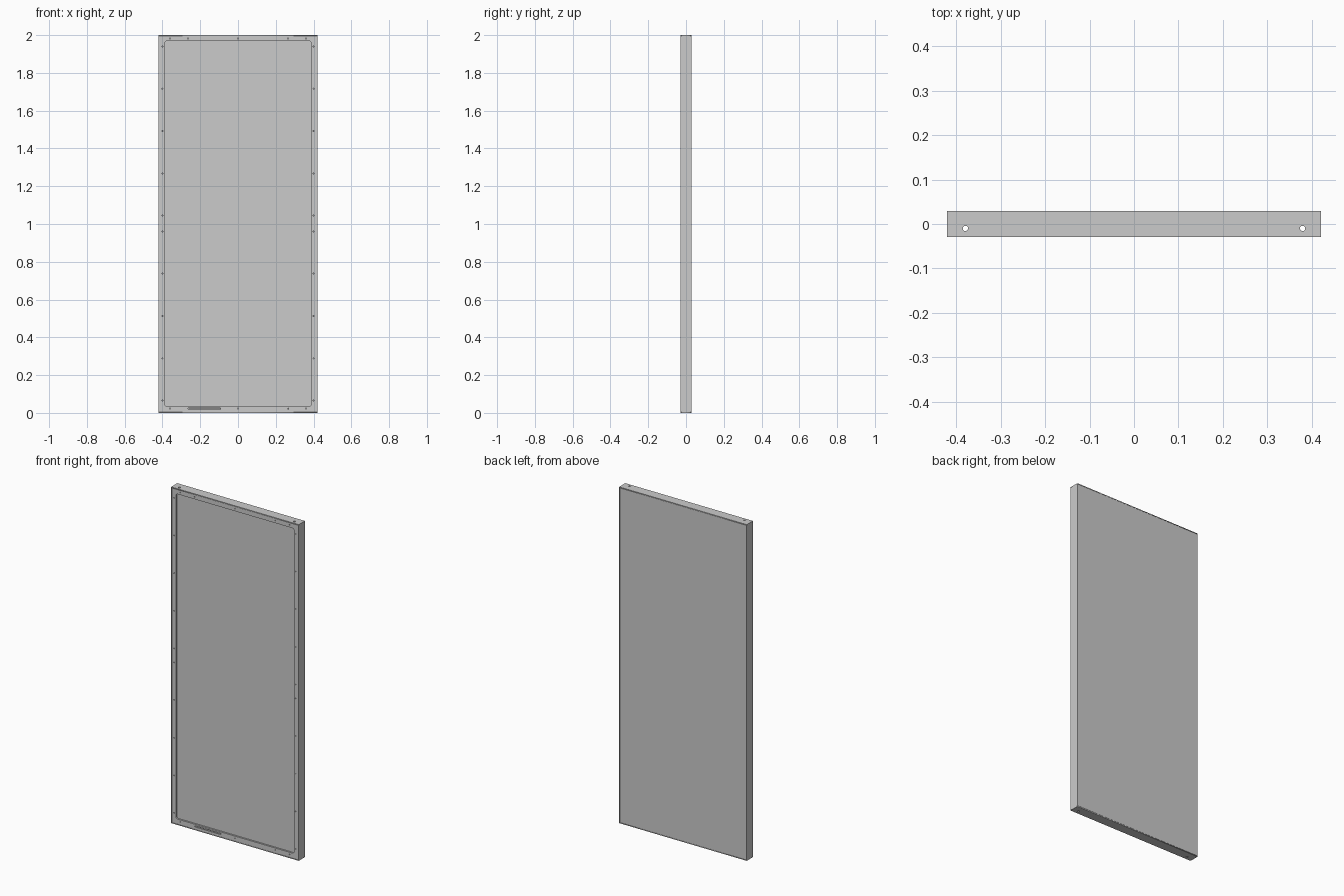
import bpy
import math

if "Cube" in bpy.data.objects:
    bpy.data.objects.remove(bpy.data.objects["Cube"])

W, H, D = 0.42, 2.0, 0.029      # half width, height, half depth
T = 0.004                       # sheet thickness


def rounded(x0, x1, y0, y1, r=0.0, n=5):
    """Rectangle outline, optionally with rounded corners."""
    if r == 0:
        return [(x0, y0), (x1, y0), (x1, y1), (x0, y1)]
    corners = [(x1 - r, y1 - r), (x0 + r, y1 - r), (x0 + r, y0 + r), (x1 - r, y0 + r)]
    return [(cx + r * math.cos(math.pi / 2 * (q + i / n)),
             cy + r * math.sin(math.pi / 2 * (q + i / n)))
            for q, (cx, cy) in enumerate(corners) for i in range(n + 1)]


def circle(cx, cy, r, n=16):
    return [(cx + r * math.cos(2 * math.pi * i / n),
             cy + r * math.sin(2 * math.pi * i / n)) for i in range(n)]


def plate(name, loops, thick, loc, upright=False):
    """Sheet from a filled outline; loops after the first become holes."""
    cu = bpy.data.curves.new(name, 'CURVE')
    cu.dimensions = '2D'
    cu.fill_mode = 'BOTH'
    cu.extrude = thick / 2
    for loop in loops:
        sp = cu.splines.new('POLY')
        sp.points.add(len(loop) - 1)
        for p, (x, y) in zip(sp.points, loop):
            p.co = (x, y, 0, 1)
        sp.use_cyclic_u = True
    ob = bpy.data.objects.new(name, cu)
    bpy.context.collection.objects.link(ob)
    ob.location = loc
    if upright:
        ob.rotation_euler.x = math.pi / 2
    bpy.ops.object.select_all(action='DESELECT')
    ob.select_set(True)
    bpy.context.view_layer.objects.active = ob
    bpy.ops.object.convert(target='MESH')
    return ob


def box(name, size, loc):
    bpy.ops.mesh.primitive_cube_add(size=1, location=loc)
    ob = bpy.context.object
    ob.name = name
    ob.scale = size
    return ob


# Top and bottom walls, with two mounting holes each
for name, z in (("bottom_wall", T / 2), ("top_wall", H - T / 2)):
    loops = [rounded(-W, W, -D, D)] + [circle(s * 0.379, -0.010, 0.006) for s in (-1, 1)]
    plate(name, loops, T, (0, 0, z))

# Side walls
for name, s in (("left_wall", -1), ("right_wall", 1)):
    box(name, (T, 2 * D, H - 2 * T), (s * (W - T / 2), 0, H / 2))

# Front frame: display opening, screw holes and speaker slot
g = T + 0.001
frame = [rounded(-W + g, W - g, g, H - g),
         rounded(-0.388, 0.388, 0.035, 1.968, 0.01),
         rounded(-0.265, -0.092, 0.019, 0.026, 0.003)]
for x in (-0.36, -0.265, 0, 0.265, 0.36):
    frame.append(circle(x, 1.982, 0.003, 10))
    if x != -0.265:
        frame.append(circle(x, 0.022, 0.003, 10))
for s in (-1, 1):
    for i in range(5):
        for z in (0.065 + 0.224 * i, 1.940 - 0.224 * i):
            frame.append(circle(s * 0.4, z, 0.003, 10))
plate("front_frame", frame, 0.010, (0, -D + 0.005, 0), upright=True)

# Recessed display and back cover
box("screen", (0.80, 0.002, 1.96), (0, -D + 0.011, 1.0))
box("back_cover", (2 * (W - g), T, H - 2 * g), (0, D - T / 2, H / 2))
